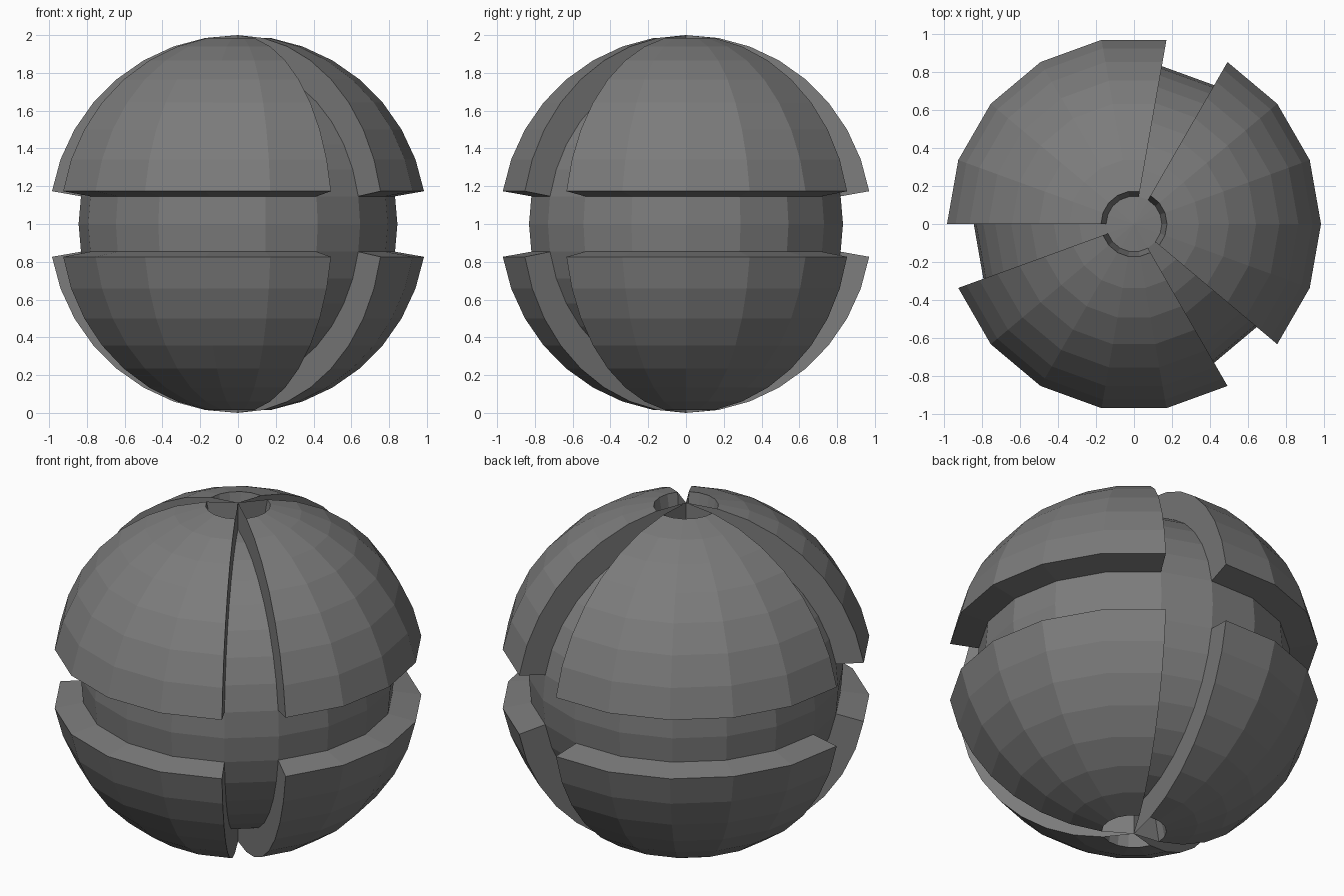
import bpy, bmesh
from math import sin, cos, radians

if "Cube" in bpy.data.objects:
    bpy.data.objects.remove(bpy.data.objects["Cube"])

R_OUT, R_IN = 1.0, 0.844
STEP_AZ, STEP_LAT = 20, 10

dark = bpy.data.materials.new("dark_grey")
dark.diffuse_color = (0.2, 0.2, 0.2, 1)
dark.use_nodes = True
dark.node_tree.nodes["Principled BSDF"].inputs["Base Color"].default_value = dark.diffuse_color


def pt(r, lat, az):
    a, b = radians(lat), radians(az)
    return (r * cos(a) * cos(b), r * cos(a) * sin(b), 1 + r * sin(a))


def finish(bm, name, fix_normals=True):
    bmesh.ops.remove_doubles(bm, verts=bm.verts, dist=1e-5)
    bmesh.ops.dissolve_degenerate(bm, edges=bm.edges, dist=1e-5)
    if fix_normals:
        bmesh.ops.recalc_face_normals(bm, faces=bm.faces)
    me = bpy.data.meshes.new(name)
    bm.to_mesh(me)
    bm.free()
    me.materials.append(dark)
    ob = bpy.data.objects.new(name, me)
    bpy.context.collection.objects.link(ob)
    return ob


def quad(bm, *pts):
    # collapse repeated pole points so caps become triangles
    out = []
    for p in pts:
        if all(sum((a - b) ** 2 for a, b in zip(p, q)) > 1e-10 for q in out):
            out.append(p)
    bm.faces.new([bm.verts.new(p) for p in out])


def patch(bm, r, lat0, lat1, az0, az1):
    for la in range(lat0, lat1, STEP_LAT):
        for az in range(az0, az1, STEP_AZ):
            la2, az2 = la + STEP_LAT, az + STEP_AZ
            quad(bm, pt(r, la, az), pt(r, la, az2), pt(r, la2, az2), pt(r, la2, az))


# Inner ball, visible in the grooves
bm = bmesh.new()
patch(bm, R_IN, -90, 90, 0, 360)
finish(bm, "inner_ball")

# Six raised shell panels: three per hemisphere, open at the poles
for half, (lat0, lat1) in {"upper": (10, 80), "lower": (-80, -10)}.items():
    for i, az0 in enumerate((80, 200, 320)):
        az1 = az0 + 100
        bm = bmesh.new()
        for r in (R_OUT, R_IN):
            patch(bm, r, lat0, lat1, az0, az1)
        for az in range(az0, az1, STEP_AZ):      # rims
            for la in (lat0, lat1):
                quad(bm, pt(R_OUT, la, az), pt(R_OUT, la, az + STEP_AZ),
                     pt(R_IN, la, az + STEP_AZ), pt(R_IN, la, az))
        for la in range(lat0, lat1, STEP_LAT):   # side walls
            for az in (az0, az1):
                quad(bm, pt(R_OUT, la, az), pt(R_OUT, la + STEP_LAT, az),
                     pt(R_IN, la + STEP_LAT, az), pt(R_IN, la, az))
        finish(bm, f"{half}_panel_{i + 1}")

# Thin fins carrying the panel side walls to the pole inside each polar hole
for half, s in (("upper", 1), ("lower", -1)):
    bm = bmesh.new()
    for az in (60, 80, 180, 200, 300, 320):
        quad(bm, pt(R_OUT, 80 * s, az), pt(R_OUT, 90 * s, az),
             pt(R_IN, 90 * s, az), pt(R_IN, 80 * s, az))
    finish(bm, f"{half}_pole_fins", False)
